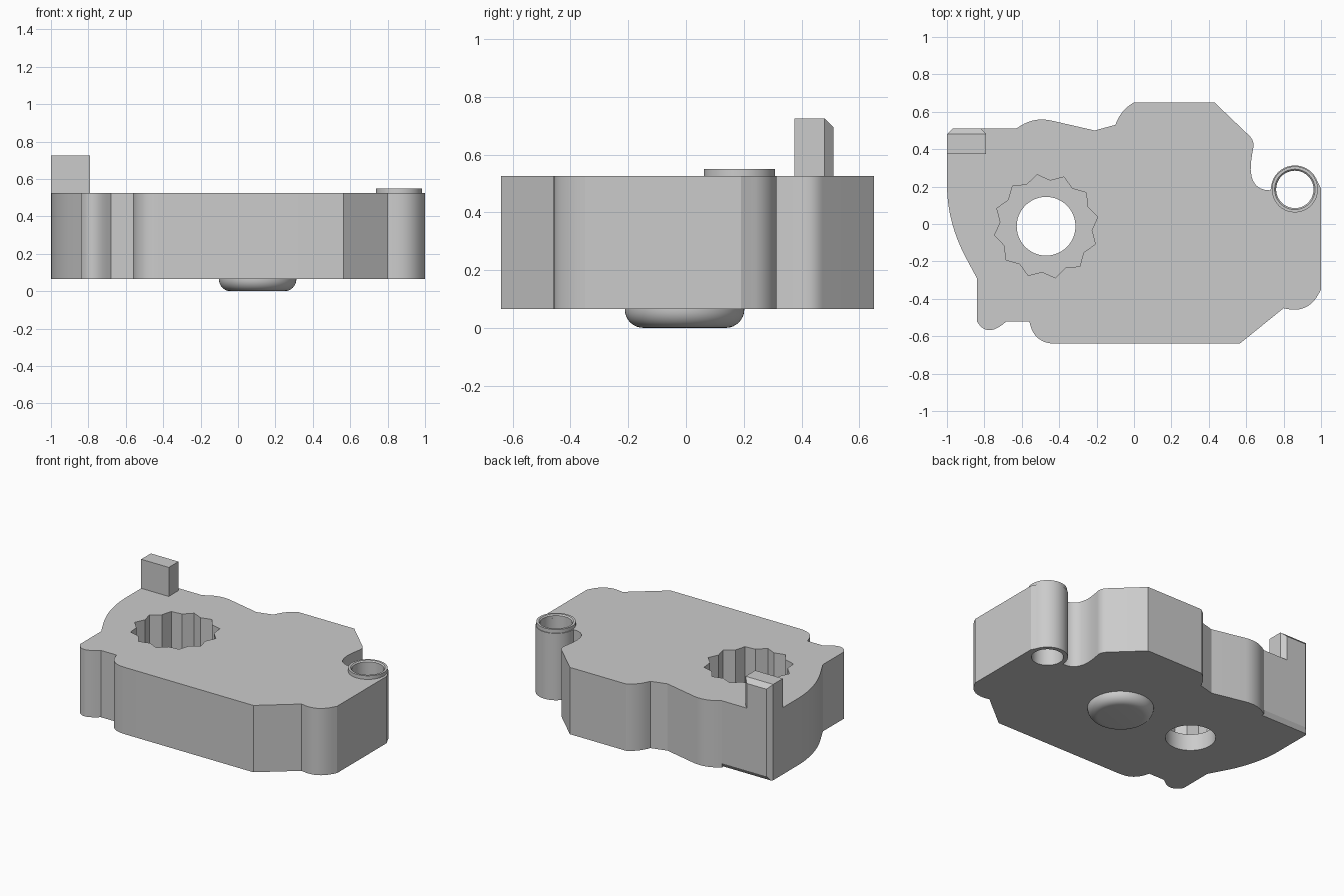
import bpy, bmesh, math
from mathutils import Vector

cube = bpy.data.objects.get("Cube")
if cube:
    bpy.data.objects.remove(cube, do_unlink=True)

grey = bpy.data.materials.new("light grey")
grey.use_nodes = True
COLOUR = (0.6, 0.6, 0.6, 1)
grey.diffuse_color = COLOUR
grey.node_tree.nodes["Principled BSDF"].inputs["Base Color"].default_value = COLOUR

BOTTOM, TOP = 0.065, 0.525
GEAR = (-0.47, -0.012)
TUBE = (0.86, 0.185)


def finish(name, bm):
    bmesh.ops.recalc_face_normals(bm, faces=bm.faces)
    mesh = bpy.data.meshes.new(name)
    bm.to_mesh(mesh)
    bm.free()
    obj = bpy.data.objects.new(name, mesh)
    bpy.context.collection.objects.link(obj)
    mesh.materials.append(grey)
    return obj


def prism(name, points, z0, z1):
    bm = bmesh.new()
    face = bm.faces.new([bm.verts.new((x, y, z0)) for x, y in points])
    extruded = bmesh.ops.extrude_face_region(bm, geom=[face])["geom"]
    verts = [v for v in extruded if isinstance(v, bmesh.types.BMVert)]
    bmesh.ops.translate(bm, verts=verts, vec=(0, 0, z1 - z0))
    return finish(name, bm)


def arc(centre, r, a0=0, a1=360, n=48, closed=True):
    steps = n if closed else n + 1
    angles = [math.radians(a0 + (a1 - a0) * i / n) for i in range(steps)]
    return [(centre[0] + r * math.cos(a), centre[1] + r * math.sin(a)) for a in angles]


def rounded(corners, steps=8):
    """Replace each corner (x, y, reach) by a curve reaching along its edges."""
    out = []
    for i, (x, y, reach) in enumerate(corners):
        p = Vector((x, y))
        if not reach:
            out.append((x, y))
            continue
        ends = []
        for q in (corners[i - 1], corners[(i + 1) % len(corners)]):
            d = Vector(q[:2]) - p
            ends.append(p + d.normalized() * min(reach, d.length * 0.98))
        for k in range(steps + 1):
            t = k / steps
            out.append(tuple(ends[0] * (1 - t) ** 2 + p * 2 * t * (1 - t) + ends[1] * t * t))
    return out


def lathe(name, centre, profile, n=64, closed=False):
    """Spin a profile of (radius, z) around a vertical axis."""
    bm = bmesh.new()
    rings = [[bm.verts.new((x, y, z)) for x, y in arc(centre, r, n=n)] for r, z in profile]
    pairs = list(zip(rings, rings[1:]))
    if closed:
        pairs.append((rings[-1], rings[0]))
    else:
        bm.faces.new(rings[0])
        bm.faces.new(rings[-1])
    for a, b in pairs:
        for i in range(n):
            j = (i + 1) % n
            bm.faces.new((a[i], a[j], b[j], b[i]))
    return finish(name, bm)


def hull(name, points):
    bm = bmesh.new()
    verts = [bm.verts.new(p) for p in points]
    bmesh.ops.convex_hull(bm, input=verts)
    bmesh.ops.dissolve_limit(bm, angle_limit=0.01, verts=bm.verts, edges=bm.edges)
    return finish(name, bm)


def cut(target, cutter):
    mod = target.modifiers.new("cut", "BOOLEAN")
    mod.operation = "DIFFERENCE"
    mod.solver = "EXACT"
    mod.object = cutter
    bpy.context.view_layer.objects.active = target
    bpy.ops.object.modifier_apply(modifier=mod.name)
    bpy.data.objects.remove(cutter, do_unlink=True)


# Housing outline: back edge, notch, tube wall, then right, front and left edges
back = [(-1, .48, 0), (-.97, .51, 0), (-.63, .51, 0), (-.53, .573, .09),
        (-.21, .5, 0), (-.1, .53, 0), (-.07, .61, .085), (0, .65, 0),
        (.43, .65, 0), (.645, .445, .04), (.595, .18, .2), (.73, .18, 0)]
tube_wall = [(x, y, 0) for x, y in arc(TUBE, .128, 175, 20, 24, False)]
front = [(1, .19, 0), (1, -.35, 0), (.93, -.48, .12), (.8, -.45, 0),
         (.565, -.64, 0), (-.42, -.64, 0), (-.53, -.635, .1), (-.56, -.52, 0),
         (-.68, -.52, 0), (-.79, -.605, .11), (-.84, -.52, 0),
         (-.84, -.29, 0), (-.995, .0, .2), (-1, .2, 0)]
housing = prism("housing", rounded(back + tube_wall + front), BOTTOM, TOP)

# Toothed pocket, shaft hole and tube bore
teeth = []
for i in range(12):
    teeth += arc(GEAR, .28, 10 + 30 * i, n=1)
    teeth += arc(GEAR, .245, 25 + 30 * i, n=1)
cut(housing, prism("pocket_cutter", teeth, .18, 1))
cut(housing, prism("shaft_cutter", arc(GEAR, .157), -.2, .4))
cut(housing, prism("bore_cutter", arc(TUBE, .1), -.2, 1))

# Small bevel under the flat back panel
wedge = [(x, y, z) for x in (-1.1, -.63)
         for y, z in ((.49, BOTTOM - .001), (.52, BOTTOM - .001), (.52, .11))]
cut(housing, hull("bevel_cutter", wedge))

# Raised lip on the tube
tube_lip = lathe("tube_lip", TUBE, [(.1, TOP), (.123, TOP), (.123, .55), (.108, .55), (.1, .542)],
                 closed=True)

# Rounded boss under the housing
boss_profile = [(.207, BOTTOM)]
for k in range(9):
    a = math.radians(90 * k / 8)
    boss_profile.append((.143 + .064 * math.cos(a), .064 - .064 * math.sin(a)))
boss = lathe("bottom_boss", (.105, -.005), boss_profile)

# Upright tab with chamfered back edges
foot = [(-1, .375), (-.79, .375), (-.79, .48), (-.82, .51), (-.97, .51), (-1, .48)]
tab = hull("upright_tab", [(x, y, TOP) for x, y in foot]
           + [(x, y, .725 if y < .5 else .695) for x, y in foot])

# Smooth the curved walls, keep hard edges
bpy.ops.object.select_all(action="DESELECT")
for obj in (housing, tube_lip, boss, tab):
    obj.select_set(True)
bpy.context.view_layer.objects.active = housing
bpy.ops.object.shade_smooth_by_angle(angle=math.radians(25))
